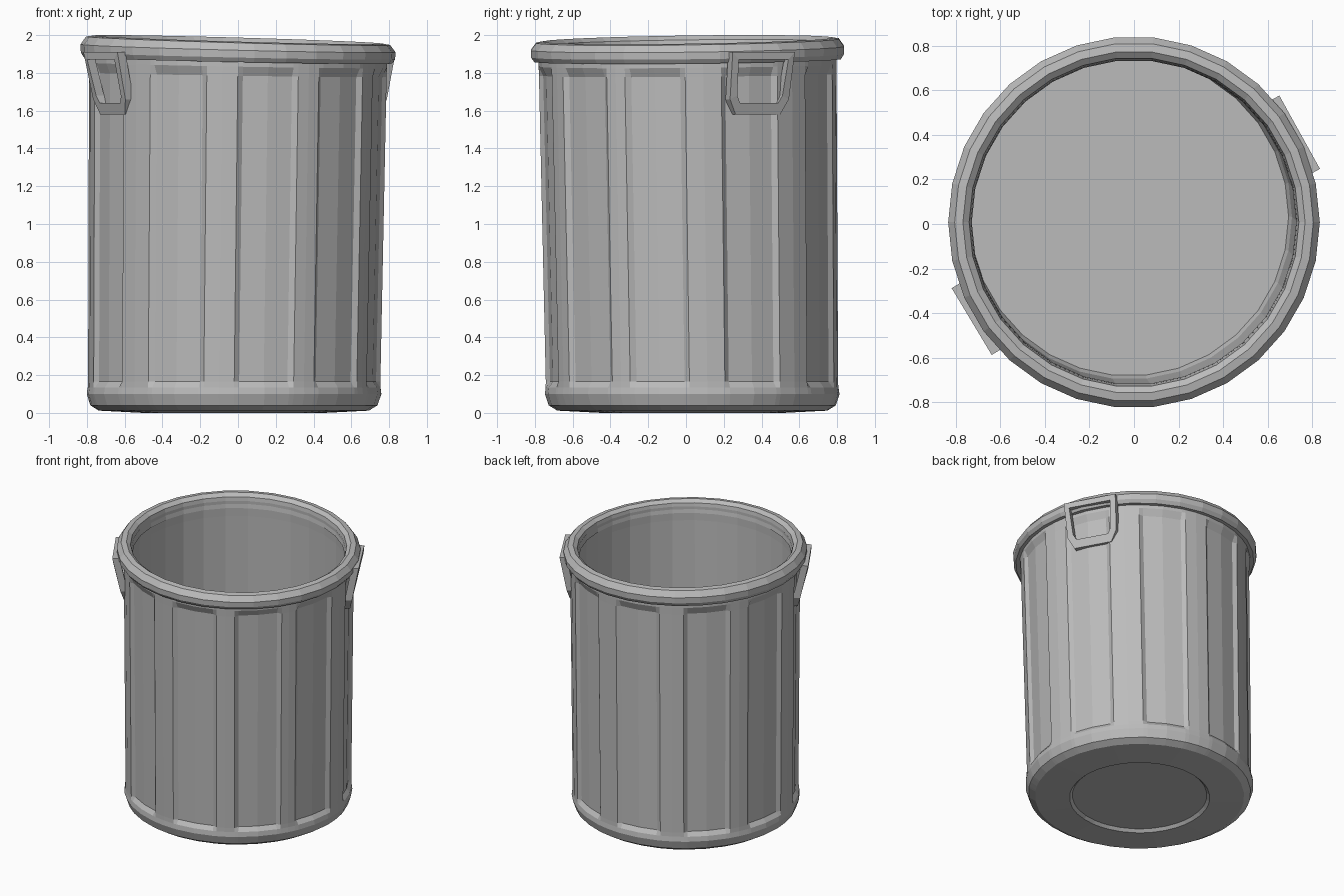
import bpy, bmesh, math

if "Cube" in bpy.data.objects:
    bpy.data.objects.remove(bpy.data.objects["Cube"])

metal = bpy.data.materials.new("grey_metal")
metal.diffuse_color = (0.5, 0.5, 0.5, 1)
metal.use_nodes = True
metal.node_tree.nodes["Principled BSDF"].inputs["Base Color"].default_value = metal.diffuse_color


def finish(bm, name):
    bmesh.ops.recalc_face_normals(bm, faces=bm.faces)
    mesh = bpy.data.meshes.new(name)
    bm.to_mesh(mesh)
    bm.free()
    mesh.materials.append(metal)
    obj = bpy.data.objects.new(name, mesh)
    bpy.context.collection.objects.link(obj)
    return obj


def centre(z):
    """The bin leans a little: its axis shifts from base to rim."""
    t = 1 - min(z / 1.9, 1)
    return -0.022 * t, 0.008 + 0.026 * t


def tilt(x, y, z):
    """The mouth dips gently towards the front right."""
    k = max(0, (z - 1.6) / 0.4)
    return z + k * (-0.03 * x + 0.015 * y)


def lathe(name, profile, columns, cap=None, closed=False):
    """profile: (radius, z, groove depth); columns: (degrees, groove factor)."""
    bm = bmesh.new()
    rings = []
    for r, z, depth in profile:
        cx, cy = centre(z)
        ring = []
        for deg, groove in columns:
            a = math.radians(deg)
            rr = r - depth * groove
            x, y = cx + rr * math.cos(a), cy + rr * math.sin(a)
            ring.append(bm.verts.new((x, y, tilt(x, y, z))))
        rings.append(ring)
    n = len(columns)
    pairs = list(zip(rings, rings[1:]))
    if closed:
        pairs.append((rings[-1], rings[0]))
    for lo, hi in pairs:
        for i in range(n):
            j = (i + 1) % n
            bm.faces.new((lo[i], lo[j], hi[j], hi[i]))
    if cap is not None:
        bm.faces.new(rings[cap])
    return finish(bm, name)


# Ten wide, slightly uneven vertical grooves around the outer wall
grooves = [25, 64, 100, 136, 170, 208, 246, 282, 315, 347]
ribbed = []
for mid, following in zip(grooves, grooves[1:] + [grooves[0] + 360]):
    ribbed += [(mid + off, g) for off, g in
               ((-12, 0), (-10, 1), (0, 1), (10, 1), (12, 0))]
    ribbed.append(((mid + following) / 2, 0))
plain = [(i * 12, 0) for i in range(30)]

# Outer wall with chamfered foot and a shallow dish in the underside
lathe("ribbed_body", [
    (0.46, 0.02, 0), (0.48, 0.00, 0), (0.715, 0.012, 0), (0.76, 0.04, 0),
    (0.780, 0.10, 0), (0.775, 0.135, 0), (0.774, 0.165, 0.022),
    (0.788, 1.79, 0.022), (0.789, 1.84, 0), (0.789, 1.90, 0)], ribbed, cap=0)

# Rolled rim
lathe("rim", [
    (0.775, 1.865, 0), (0.815, 1.865, 0), (0.832, 1.89, 0), (0.834, 1.93, 0),
    (0.805, 1.97, 0), (0.768, 1.976, 0), (0.74, 1.955, 0), (0.728, 1.88, 0)],
    plain, closed=True)

# Inner wall and floor
inner = lathe("inner_lining", [
    (0.732, 1.93, 0), (0.735, 1.82, 0), (0.73, 0.12, 0), (0.715, 0.08, 0)],
    plain, cap=-1)
inner.data.flip_normals()


# Side handles: leaning bracket frames hung under the rim
def handle(name, deg, width, foot):
    outer = [(-0.188, 1.91), (-0.178, 1.66), (-0.135, 1.58)]
    hole = [(-0.150, 1.87), (-0.137, 1.68), (-0.115, 1.64)]
    outer += [(-s, z) for s, z in reversed(outer)]
    hole += [(-s, z) for s, z in reversed(hole)]
    a = math.radians(deg)
    ca, sa = math.cos(a), math.sin(a)
    bm = bmesh.new()

    def loop(points, inset):
        verts = []
        for s, z in points:
            s *= width
            r = foot + (0.85 - foot) * min(1, (z - 1.58) / 0.3) - inset
            verts.append(bm.verts.new((r * ca - s * sa, r * sa + s * ca, z)))
        return verts

    loops = [loop(outer, 0), loop(hole, 0), loop(hole, 0.05), loop(outer, 0.05)]
    for p, q in zip(loops, loops[1:] + loops[:1]):
        for i in range(6):
            j = (i + 1) % 6
            bm.faces.new((p[i], p[j], q[j], q[i]))
    finish(bm, name)


handle("right_handle", 29, 1.0, 0.785)
handle("left_handle", 211, 0.93, 0.775)
